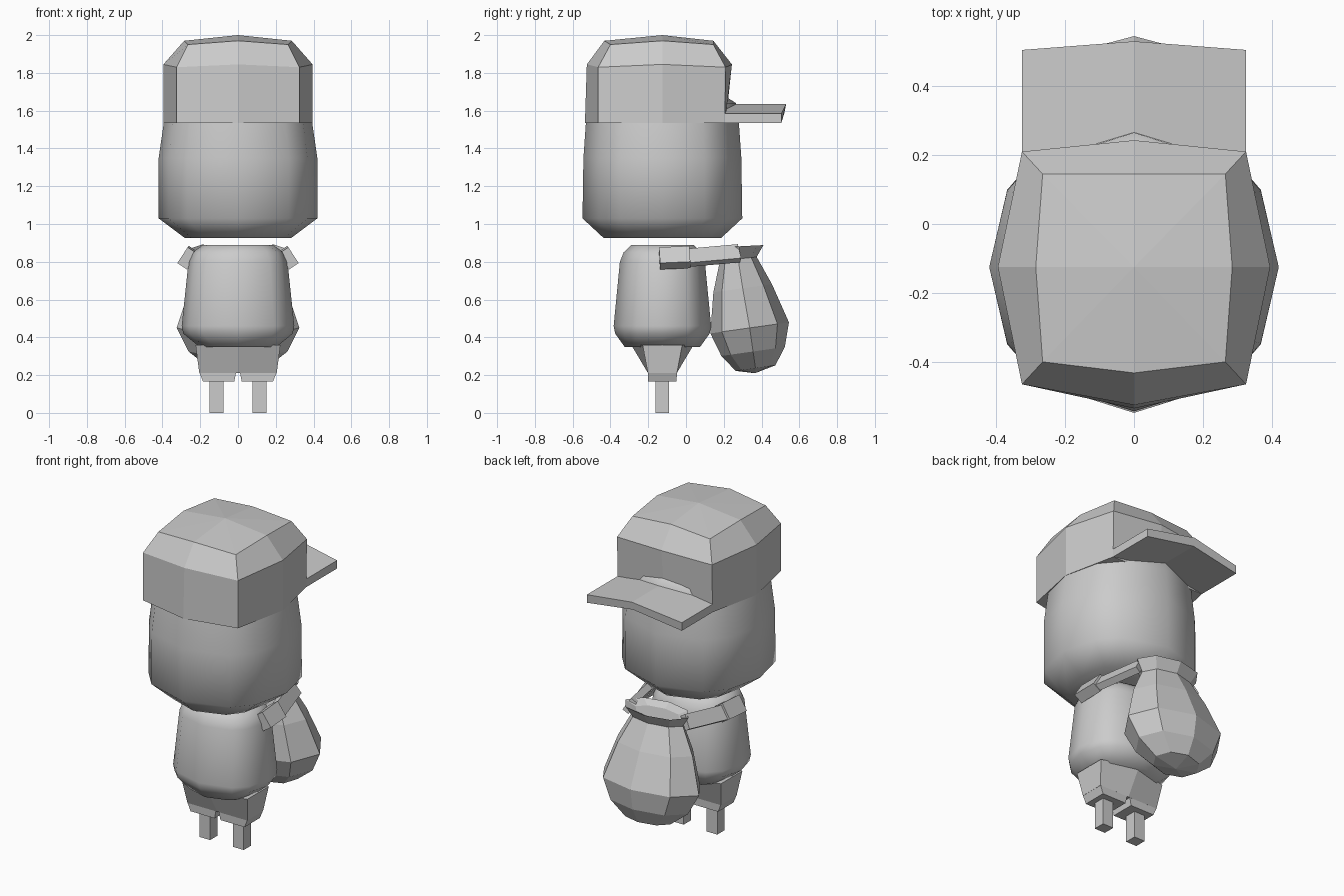
import bpy, math
from mathutils import Vector, Matrix

if "Cube" in bpy.data.objects:
    bpy.data.objects.remove(bpy.data.objects["Cube"])

clay = bpy.data.materials.new("clay_grey")
clay.use_nodes = True
GREY = (0.6, 0.6, 0.6, 1)
clay.diffuse_color = GREY
clay.node_tree.nodes["Principled BSDF"].inputs["Base Color"].default_value = GREY
CY = -0.125  # depth of the figure's centre line


def make(name, verts, faces, smooth=0):
    mesh = bpy.data.meshes.new(name)
    mesh.from_pydata(verts, [], faces)
    mesh.materials.append(clay)
    ob = bpy.data.objects.new(name, mesh)
    bpy.context.collection.objects.link(ob)
    bpy.ops.object.select_all(action='DESELECT')
    ob.select_set(True)
    bpy.context.view_layer.objects.active = ob
    bpy.ops.object.mode_set(mode='EDIT')
    bpy.ops.mesh.select_all(action='SELECT')
    bpy.ops.mesh.normals_make_consistent(inside=False)
    bpy.ops.object.mode_set(mode='OBJECT')
    if smooth:
        bpy.ops.object.shade_smooth_by_angle(angle=math.radians(smooth))
    return ob


def loft(name, rings, top=None, bottom=None, smooth=0):
    """Skin a stack of equal rings; close the ends flat or to a point."""
    n = len(rings[0])
    verts = [v for r in rings for v in r]
    faces = [(k * n + i, k * n + (i + 1) % n, (k + 1) * n + (i + 1) % n, (k + 1) * n + i)
             for k in range(len(rings) - 1) for i in range(n)]
    for first, tip in ((0, bottom), (len(verts) - n, top)):
        if tip:
            verts.append(tip)
            faces += [(first + i, first + (i + 1) % n, len(verts) - 1) for i in range(n)]
        else:
            faces.append(tuple(range(first, first + n)))
    return make(name, verts, faces, smooth)


def box(name, size, matrix):
    sx, sy, sz = (s / 2 for s in size)
    rings = [[matrix @ Vector((x, y, z)) for x, y in ((-sx, -sy), (sx, -sy), (sx, sy), (-sx, sy))]
             for z in (-sz, sz)]
    return loft(name, rings)


# Rounded twelve-sided outline shared by the head and the torso
QUARTER = [(1, 0), (0.876, 0.53), (0.64, 0.8)]
HALF = QUARTER + [(0, 1)] + [(-x, y) for x, y in QUARTER[:0:-1]]
OUTLINE = HALF + [(-x, -y) for x, y in HALF]


def rounded(rx, ry, z):
    return [(x * rx, CY + y * ry, z) for x, y in OUTLINE]


loft("head", [rounded(*r) for r in (
    (0.28, 0.31, 0.925), (0.42, 0.423, 1.03), (0.42, 0.418, 1.35),
    (0.393, 0.405, 1.535), (0.375, 0.39, 1.64), (0.3, 0.31, 1.69))], smooth=60)
loft("torso", [rounded(*r) for r in (
    (0.205, 0.2, 0.35), (0.29, 0.25, 0.42), (0.298, 0.258, 0.46),
    (0.262, 0.225, 0.8), (0.24, 0.205, 0.85), (0.185, 0.165, 0.89))], smooth=60)


# Cap worn backwards
def cap_ring(cx, front, back, cz, mx, mfront, mback, mz):
    return [(-cx, front, cz), (0, mfront, mz), (cx, front, cz), (mx, CY, mz),
            (cx, back, cz), (0, mback, mz), (-cx, back, cz), (-mx, CY, mz)]


loft("cap_crown", [
    cap_ring(0.325, -0.465, 0.205, 1.535, 0.395, -0.535, 0.21, 1.535),
    cap_ring(0.325, -0.465, 0.21, 1.83, 0.395, -0.525, 0.243, 1.845),
    cap_ring(0.265, -0.4, 0.145, 1.95, 0.285, -0.432, 0.145, 1.97)], top=(0, CY, 2.0))


def brim_ring(y, mid_y):
    return [(-0.325, y, 1.585), (0, mid_y, 1.635), (0.325, y, 1.585),
            (0.325, y, 1.535), (0, mid_y - 0.01, 1.585), (-0.325, y, 1.535)]


loft("cap_brim", [brim_ring(0.19, 0.19), brim_ring(0.505, 0.53)])


# Shorts: six-sided hips and two short trouser ends
def hip_ring(cx, cy, mid, z):
    return [(-cx, CY - cy, z), (0, CY - mid, z), (cx, CY - cy, z),
            (cx, CY + cy, z), (0, CY + mid, z), (-cx, CY + cy, z)]


loft("shorts_hips", [hip_ring(0.205, 0.077, 0.077, 0.212), hip_ring(0.225, 0.105, 0.165, 0.36)])

for side, label in ((1, "left"), (-1, "right")):
    cuff = [[(side * x, CY + y, z) for x, y in ((a, -d), (b, -d), (b, d), (a, d))]
            for a, b, d, z in ((0.02, 0.185, 0.075, 0.165), (0.01, 0.205, 0.077, 0.215))]
    loft(label + "_trouser_end", cuff)
    box(label + "_leg", (0.074, 0.072, 0.19), Matrix.Translation((side * 0.115, CY, 0.095)))

    # Arms reach back to the sack, tilted outward
    def limb(name, start, end, width, height):
        a, b = (Vector((side * p[0], p[1], p[2])) for p in (start, end))
        d = (b - a).normalized()
        up = Vector((-side * 0.55, 0, 0.83))
        across = d.cross(up).normalized()
        rot = Matrix((across, d, across.cross(d))).transposed().to_4x4()
        box(name, (width, (b - a).length, height), Matrix.Translation((a + b) / 2) @ rot)

    limb(label + "_hand", (0.268, -0.14, 0.818), (0.262, 0.02, 0.825), 0.062, 0.1)
    limb(label + "_arm", (0.265, 0.0, 0.82), (0.19, 0.28, 0.845), 0.042, 0.088)


# Sack carried behind
def sack_ring(rx, ry, y, z, tilt=0.14):
    angles = [i * math.pi / 4 for i in range(8)]
    return [(rx * math.cos(a), y + ry * math.sin(a), z + tilt * ry * math.sin(a)) for a in angles]


loft("sack", [sack_ring(*r) for r in (
    (0.15, 0.105, 0.368, 0.237), (0.262, 0.168, 0.355, 0.325), (0.325, 0.208, 0.337, 0.45),
    (0.255, 0.155, 0.3, 0.66), (0.17, 0.095, 0.275, 0.82))], bottom=(0, 0.365, 0.21))
loft("sack_collar", [sack_ring(*r, 0.05) for r in (
    (0.165, 0.09, 0.275, 0.805), (0.215, 0.125, 0.285, 0.882), (0.15, 0.075, 0.28, 0.855))])
